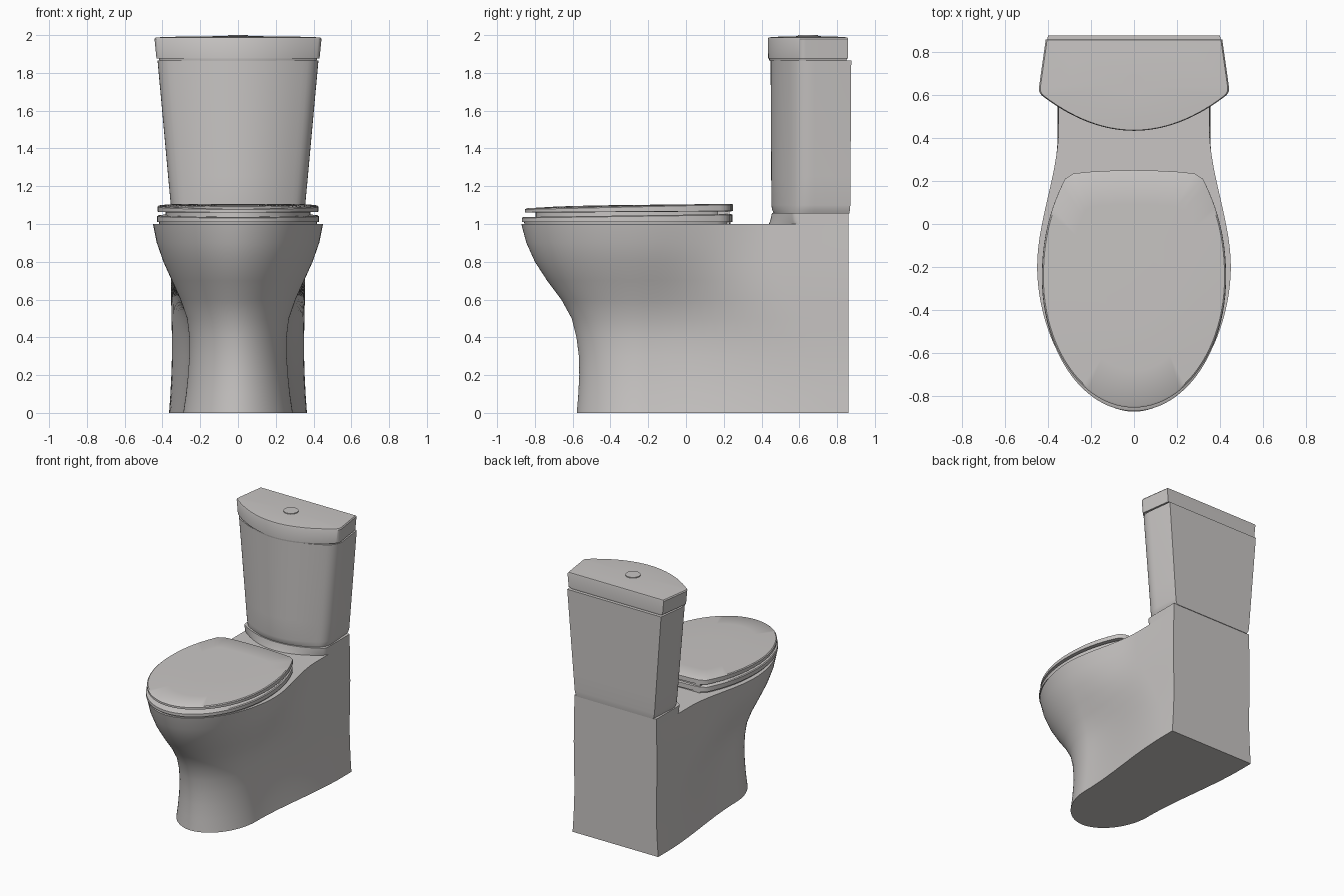
import bpy, math
from math import sin, cos, pi

if "Cube" in bpy.data.objects:
    bpy.data.objects.remove(bpy.data.objects["Cube"])

porcelain = bpy.data.materials.new("warm_grey_porcelain")
porcelain.use_nodes = True
colour = (0.58, 0.56, 0.55, 1)
porcelain.diffuse_color = colour
porcelain.node_tree.nodes["Principled BSDF"].inputs["Base Color"].default_value = colour


def finish(obj):
    obj.data.materials.clear()
    obj.data.materials.append(porcelain)
    bpy.ops.object.select_all(action='DESELECT')
    obj.select_set(True)
    bpy.context.view_layer.objects.active = obj
    bpy.ops.object.shade_smooth_by_angle(angle=math.radians(35))


def loft(name, rings):
    """Skin a stack of equal-length closed rings, capped at both ends."""
    n = len(rings[0])
    verts = [p for ring in rings for p in ring]
    faces = [(k * n + i, k * n + (i + 1) % n, (k + 1) * n + (i + 1) % n, (k + 1) * n + i)
             for k in range(len(rings) - 1) for i in range(n)]
    faces.append(tuple(reversed(range(n))))
    faces.append(tuple(range(len(verts) - n, len(verts))))
    mesh = bpy.data.meshes.new(name)
    mesh.from_pydata(verts, [], faces)
    obj = bpy.data.objects.new(name, mesh)
    bpy.context.collection.objects.link(obj)
    finish(obj)
    return obj


def mirror_ring(half, height):
    """half runs from the front centre to the back on +x; height is a number or f(x, y)."""
    other = [(-x, y) for x, y in reversed(half) if x > 1e-6]
    z = height if callable(height) else (lambda x, y: height)
    return [(x, y, z(x, y)) for x, y in half + other]


# Pedestal and bowl
def bowl_half(front, wide, back_wide, blend_y, back=0.86, mid=-0.2, power=1.9):
    pts = []
    for i in range(25):
        t = i / 24 * pi / 2
        pts.append((wide * sin(t) ** (2 / power), mid + (front - mid) * cos(t) ** (2 / power)))
    for i in range(1, 15):
        t = i / 14
        s = t * t * (3 - 2 * t)
        pts.append((wide + (back_wide - wide) * s, mid + (blend_y - mid) * t))
    return pts + [(back_wide, back)]


# height, front y, bowl half width, back half width, y where the sides turn straight
levels = [
    (0.0, -0.578, 0.29, 0.365, 0.75), (0.1, -0.57, 0.275, 0.358, 0.75),
    (0.2, -0.565, 0.265, 0.353, 0.72), (0.3, -0.567, 0.258, 0.35, 0.7),
    (0.4, -0.58, 0.258, 0.35, 0.65), (0.5, -0.605, 0.27, 0.352, 0.6),
    (0.6, -0.66, 0.305, 0.354, 0.55), (0.7, -0.735, 0.35, 0.355, 0.5),
    (0.8, -0.80, 0.395, 0.354, 0.46), (0.9, -0.845, 0.43, 0.352, 0.45),
    (1.0, -0.872, 0.45, 0.35, 0.45)]
loft("pedestal_bowl", [mirror_ring(bowl_half(f, w, b, y), z) for z, f, w, b, y in levels])


# Tank parts: flat back, slanted sides, bowed front with rounded corners
def tank_half(back_w, side_w, back, corner, front, rounding):
    bow = lambda x: front + (corner - front) * (x / side_w) ** 2
    edge = side_w * (1 - rounding)
    pts = [(edge * i / 14, bow(edge * i / 14)) for i in range(15)]
    a, b = pts[-1], (side_w, corner)
    c = (side_w + (back_w - side_w) * rounding * 2, corner + (back - corner) * rounding * 2)
    for i in range(1, 8):
        t = i / 7
        pts.append(tuple((1 - t) ** 2 * a[k] + 2 * t * (1 - t) * b[k] + t * t * c[k]
                         for k in (0, 1)))
    return pts + [(back_w, back)]


loft("tank_plinth", [mirror_ring(tank_half(0.35, 0.35, 0.86, c, f, 0.05), z)
                     for z, c, f in ((0.99, 0.59, 0.435), (1.02, 0.575, 0.447), (1.058, 0.57, 0.455))])

tank_rings = [mirror_ring(tank_half(0.325, 0.345, 0.865, 0.59, 0.465, 0.15), 1.055),
              mirror_ring(tank_half(0.335, 0.355, 0.868, 0.595, 0.456, 0.15), 1.075)]
for i in range(6):
    t = i / 5
    tank_rings.append(mirror_ring(
        tank_half(0.34 + 0.06 * t, 0.362 + 0.073 * t, 0.87 + 0.005 * t, 0.6, 0.452 - 0.004 * t, 0.15),
        1.1 + 0.765 * t))
loft("tank", tank_rings)


def tank_lid_ring(scale, z, w=0.445):
    half = tank_half(w - 0.035, w, 0.858, 0.61, 0.433, 0.05)
    return mirror_ring([(x * scale, 0.65 + (y - 0.65) * scale) for x, y in half], z)


loft("tank_lid", [tank_lid_ring(0.96, 1.862, 0.435), tank_lid_ring(0.97, 1.875, 0.435),
                  tank_lid_ring(0.995, 1.876, 0.437),
                  tank_lid_ring(1, 1.98), tank_lid_ring(0.985, 1.988),
                  tank_lid_ring(0.7, 1.992), tank_lid_ring(0.3, 1.994)])

# Flush button
bpy.ops.mesh.primitive_cylinder_add(vertices=32, radius=0.053, depth=0.03, location=(0, 0.645, 1.985))
button = bpy.context.object
button.name = "flush_button"
finish(button)


# Seat and cover: egg outline with a nearly straight back edge
def seat_half(scale=1.0, wide=0.427, front=-0.853, mid=-0.25):
    pts = []
    for i in range(25):
        t = i / 24 * pi / 2
        pts.append((wide * sin(t), mid + (front - mid) * cos(t)))
    for i in range(1, 15):
        t = i / 14
        pts.append((wide - 0.107 * t ** 2.2, mid + 0.46 * t))
    pts += [(0.28, 0.235), (0.2, 0.243), (0.1, 0.248), (0, 0.25)]
    return [(x * scale, -0.28 + (y + 0.28) * scale) for x, y in pts]


loft("seat", [mirror_ring(seat_half(s, 0.43, -0.872), lambda x, y, z=z, r=r: z + r * (y + 0.87))
              for s, z, r in ((0.97, 0.998, 0), (0.975, 1.01, 0), (0.995, 1.011, 0),
                              (0.995, 1.032, 0.014), (0.98, 1.037, 0.014))])

loft("seat_cover", [mirror_ring(seat_half(s), lambda x, y, z=z, r=r: z + r * (y + 0.85))
                    for s, z, r in ((0.97, 1.06, 0.006), (1.0, 1.062, 0.006), (1.0, 1.077, 0.023),
                                    (0.985, 1.083, 0.022), (0.7, 1.09, 0.016), (0.35, 1.094, 0.012))])

# Hinge block and inner spacer between the seat and its cover
bpy.ops.mesh.primitive_cube_add(size=1, location=(0, 0.18, 1.035))
hinge = bpy.context.object
hinge.name = "seat_hinge"
hinge.scale = (0.56, 0.1, 0.07)
finish(hinge)
loft("seat_spacer", [mirror_ring(seat_half(0.9), z) for z in (1.03, 1.07)])
